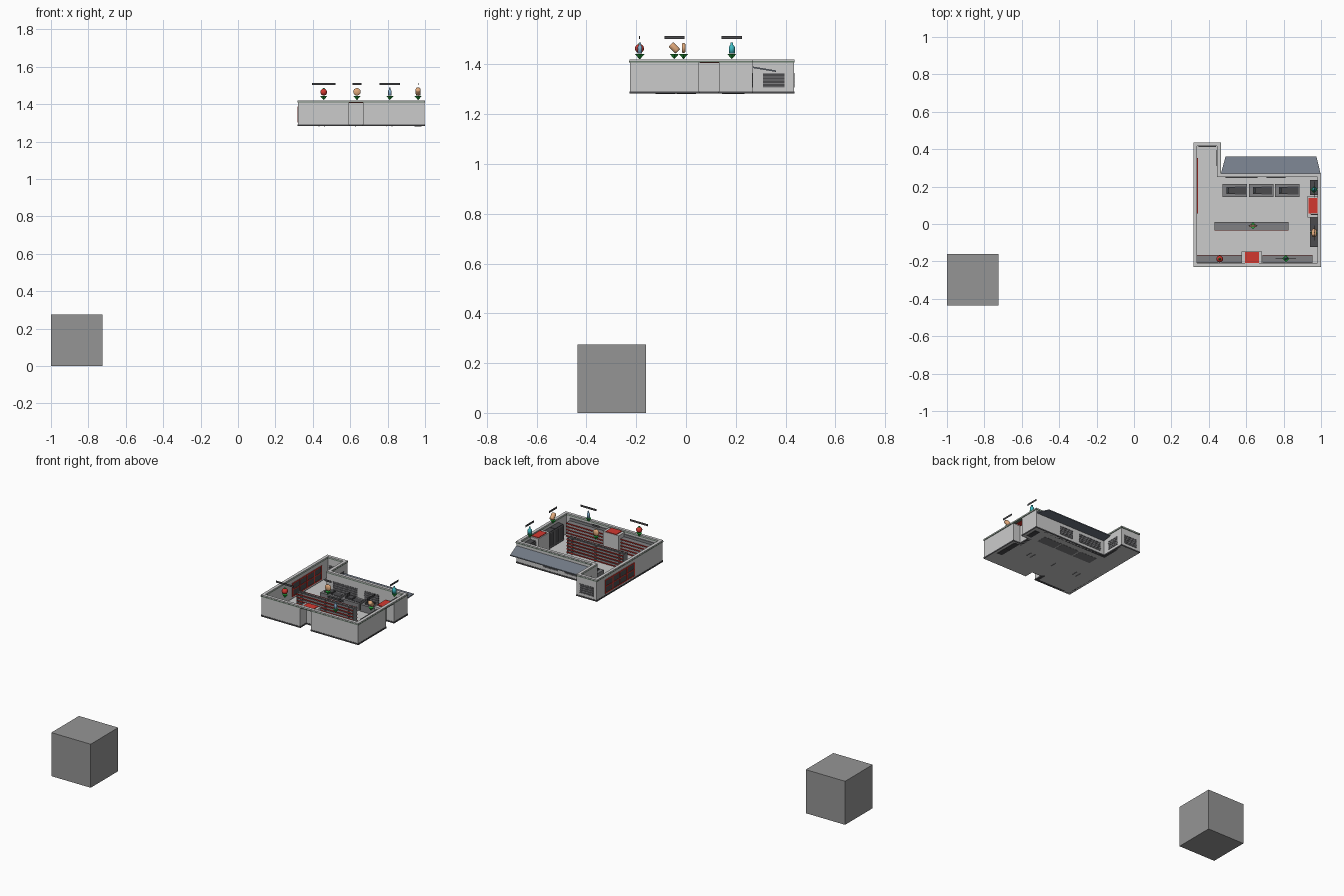
import bpy, bmesh, math
from mathutils import Matrix

if "Cube" in bpy.data.objects:
    bpy.data.objects.remove(bpy.data.objects["Cube"])

MATS = {}
COL = dict(red=(.65, .04, .03), dark=(.07, .07, .075), mid=(.22, .22, .23), slate=(.19, .22, .27),
           green=(.02, .4, .05), trim=(.16, .22, .17), teal=(.05, .5, .55), blue=(.25, .45, .65),
           crust=(.75, .4, .2), cube=(.3, .3, .3))


def finish(name, bm, col=None):
    bmesh.ops.recalc_face_normals(bm, faces=bm.faces)
    me = bpy.data.meshes.new(name)
    bm.to_mesh(me)
    bm.free()
    ob = bpy.data.objects.new(name, me)
    bpy.context.collection.objects.link(ob)
    if col:
        if col not in MATS:
            MATS[col] = bpy.data.materials.new(col)
            MATS[col].diffuse_color = (*COL[col], 1)
        me.materials.append(MATS[col])
    return ob


def boxes(name, items, col=None):
    """Each item: x0, x1, y0, y1, z0, z1"""
    bm = bmesh.new()
    for x0, x1, y0, y1, z0, z1 in items:
        m = Matrix.Translation(((x0 + x1) / 2, (y0 + y1) / 2, (z0 + z1) / 2))
        bmesh.ops.create_cube(bm, size=1, matrix=m @ Matrix.Diagonal((x1 - x0, y1 - y0, z1 - z0, 1)))
    return finish(name, bm, col)


def prism(name, pts, z0, z1, col=None):
    bm = bmesh.new()
    f = bm.faces.new([bm.verts.new((x, y, z0)) for x, y in pts])
    r = bmesh.ops.extrude_face_region(bm, geom=[f], use_keep_orig=True)
    bmesh.ops.translate(bm, verts=[v for v in r['geom'] if isinstance(v, bmesh.types.BMVert)], vec=(0, 0, z1 - z0))
    return finish(name, bm, col)


def ring(name, pts, t, z0, z1, col=None, grow=0):
    """Wall following a right-angled outline, thickness t inwards"""
    n = len(pts)

    def offset(d):
        out = []
        for i in range(n):
            nx = ny = 0
            for a, b in ((pts[i - 1], pts[i]), (pts[i], pts[(i + 1) % n])):
                L = math.dist(a, b)
                nx -= (b[1] - a[1]) / L
                ny += (b[0] - a[0]) / L
            out.append((pts[i][0] + d * nx, pts[i][1] + d * ny))
        return out
    bm = bmesh.new()
    loops = [[bm.verts.new((x, y, z)) for x, y in offset(d)]
             for d, z in ((-grow, z0), (-grow, z1), (t, z1), (t, z0))]
    for k in range(4):
        a, b = loops[k], loops[(k + 1) % 4]
        for i in range(n):
            j = (i + 1) % n
            bm.faces.new((a[i], a[j], b[j], b[i]))
    return finish(name, bm, col)


def lathe(name, prof, loc, col, seg=16):
    bm = bmesh.new()
    vs = [bm.verts.new((r, 0, z)) for r, z in prof]
    es = [bm.edges.new(e) for e in zip(vs, vs[1:])]
    bmesh.ops.spin(bm, geom=vs + es, axis=(0, 0, 1), cent=(0, 0, 0), angle=math.tau, steps=seg)
    bmesh.ops.remove_doubles(bm, verts=bm.verts, dist=1e-5)
    ob = finish(name, bm, col)
    ob.location = loc
    ob.data.polygons.foreach_set('use_smooth', [seg > 6] * len(ob.data.polygons))
    return ob


# Loose cube
boxes("cube", [(-1, -.725, -.435, -.16, 0, .275)], 'cube')

# Building shell with two recessed entrances
X0, X1, Y0, Y1, XL, YL = .321, .998, -.226, .267, .461, .433
Z0, ZF, ZT, T = 1.283, 1.29, 1.42, .017
plain = [(X0, Y0), (X1, Y0), (X1, Y1), (XL, Y1), (XL, YL), (X0, YL)]
notched = [(X0, Y0), (.593, Y0), (.593, -.165), (.668, -.165), (.668, Y0), (X1, Y0),
           (X1, .052), (.945, .052), (.945, .132), (X1, .132), (X1, Y1), (XL, Y1), (XL, YL), (X0, YL)]
prism("floor", notched, Z0, ZF)
ring("plinth", notched, T, Z0, ZF + .002, 'dark', grow=.002)
ring("walls", notched, T, ZF, 1.408)
ring("wall_trim", plain, T, 1.408, 1.414, 'trim', grow=.003)
ring("wall_cap", plain, T, 1.414, ZT, grow=.002)
boxes("entrance_roofs", [(.593, .668, Y0 + T, -.15, 1.406, 1.412),
                         (.933, X1 - T, .056, .14, 1.406, 1.412)], 'red')

# Windows: panels running through the wall, with slats or frames
P = .002
za, zb = 1.308, 1.366
back = [(.49, .66), (.71, .81)]
panes = [(a, b, Y1 - T - P, Y1 + P, za, zb) for a, b in back]
panes += [(.345, .437, YL - T - P, YL + P, za, zb), (XL - T - P, XL + P, .31, .395, za, zb)]
boxes("window_panels", panes, 'dark')
slats = []
for x0, x1, y0, y1, z0, z1 in panes:
    for k in range(5):
        z = z0 + k * (z1 - z0 - .004) / 4
        slats.append((x0 - .001, x1 + .001, y0 - .001, y1 + .001, z, z + .004))
boxes("window_slats", slats, 'mid')
wy = [.06 + k * .072 for k in range(5)]
boxes("side_window_panels", [(X0 - P, X0 + T + P, .06, .348, 1.305, 1.385)], 'dark')
boxes("side_window_frames",
      [(X0 - .004, X0 + T + .004, y - .004, y + .004, 1.302, 1.388) for y in wy] +
      [(X0 - .004, X0 + T + .004, .056, .352, z, z + .006) for z in (1.302, 1.342, 1.382)], 'red')

# Sloping awning over the back wall
bm = bmesh.new()
lay = [[bm.verts.new((x, y, z + d)) for x, y, z in
        ((XL + .003, Y1, 1.386), (X1, Y1, 1.386), (.975, .362, 1.37), (.49, .362, 1.37))] for d in (0, .006)]
bm.faces.new(lay[0])
bm.faces.new(lay[1])
for i in range(4):
    j = (i + 1) % 4
    bm.faces.new((lay[0][i], lay[0][j], lay[1][j], lay[1][i]))
finish("awning", bm, 'slate')

# Wall shelving and double-sided centre shelving
levels = [1.298 + .02 * k for k in range(5)]
boards, strips, spines = [], [], []
for a, b in ((.338, .575), (.686, .955)):
    spines.append((a, b, -.208, -.203, ZF, 1.398))
    for z in levels:
        boards.append((a, b, -.203, -.168, z, z + .004))
        strips.append((a, b, -.168, -.165, z - .001, z + .006))
spines += [(.431, .826, -.014, -.009, ZF, 1.388)]
spines += [(x, x + .005, -.032, .01, Z0 - .002, 1.388) for x in (.431, .46, .626, .79, .821)]
for z in levels:
    boards.append((.433, .824, -.032, .01, z, z + .004))
    for y in (-.034, .01):
        strips.append((.431, .826, y, y + .002, z - .001, z + .006))
boxes("shelf_spines", spines, 'mid')
boxes("shelf_boards", boards, 'mid')
boxes("shelf_strips", strips, 'red')

# Fridges along the right wall
units = [(-.123, -.043), (-.039, .041), (.155, .235)]
boxes("fridges", [(.944, .98, a, b, Z0 - .002, 1.395) for a, b in units], 'dark')
doors = []
for a, b in units:
    m = (a + b) / 2
    for y in (a, m - .003, b - .006):
        doors.append((.94, .945, y, y + .006, 1.298, 1.39))
    doors += [(.94, .945, a, b, z, z + .004) for z in (1.297, 1.386)]
boxes("fridge_frames", doors, 'mid')

# Checkout counters with belts and registers
counters, belts, tills, screens = [], [], [], []
for x in (.474, .615, .755):
    counters.append((x, x + .13, .144, .214, Z0 - .001, 1.333))
    belts.append((x + .067, x + .124, .158, .2, 1.333, 1.335))
    tills += [(x + .02, x + .068, .16, .198, 1.333, 1.343), (x + .028, x + .034, .165, .193, 1.343, 1.362)]
    screens.append((x + .026, x + .028, .167, .191, 1.345, 1.36))
boxes("checkout_counters", counters, 'mid')
boxes("checkout_belts", belts, 'dark')
boxes("registers", tills, 'dark')
boxes("register_screens", screens, 'blue')

# Floating markers: arrow, blank sign plate and goods
spots = [(.458, -.187, .062, 0), (.636, -.01, .025, 0), (.812, -.185, .055, 0),
         (.963, -.047, .04, 1), (.963, .184, .042, 1)]
plates = []
for x, y, w, side in spots:
    arrow = lathe("marker_arrow", [(0, -.022), (.019, 0), (0, 0)], (x, y, 1.443), 'green', 4)
    arrow.data.polygons.foreach_set('use_smooth', [False] * len(arrow.data.polygons))
    hx, hy = (.001, w) if side else (w, .001)
    plates.append((x - hx, x + hx, y - hy, y + hy, 1.502, 1.514))
boxes("marker_signs", plates, 'dark')
lathe("tomato", [(.018 * math.sin(a), -.018 * math.cos(a)) for a in [k * math.pi / 10 for k in range(11)]],
      (*spots[0][:2], 1.464), 'red')
lathe("tomato_stem", [(0, 0), (.007, 0), (.003, .006), (0, .006)], (*spots[0][:2], 1.481), 'green', 6)
loaf = lathe("bread", [(0, -.007), (.016, -.007), (.02, -.003), (.02, .003), (.016, .007), (0, .007)],
             (*spots[1][:2], 1.466), 'crust')
loaf.rotation_euler.x = math.pi / 2
bottle = [(0, 0), (1, 0), (1, .026), (.45, .034), (.45, .043), (0, .043)]
lathe("milk_bottle", [(r * .009, z) for r, z in bottle], (*spots[2][:2], 1.445), 'blue')
lathe("drink_bottle", [(r * .012, z) for r, z in bottle], (*spots[4][:2], 1.445), 'teal')
meat = lathe("meat", [(0, -.02), (.012, -.02), (.014, -.012), (.014, .012), (.012, .02), (0, .02)],
             (*spots[3][:2], 1.467), 'crust')
meat.rotation_euler.x = .8

for m in bpy.data.materials:
    if m.users and not m.is_grease_pencil:
        m.use_nodes = True
        m.node_tree.nodes["Principled BSDF"].inputs["Base Color"].default_value = m.diffuse_color
